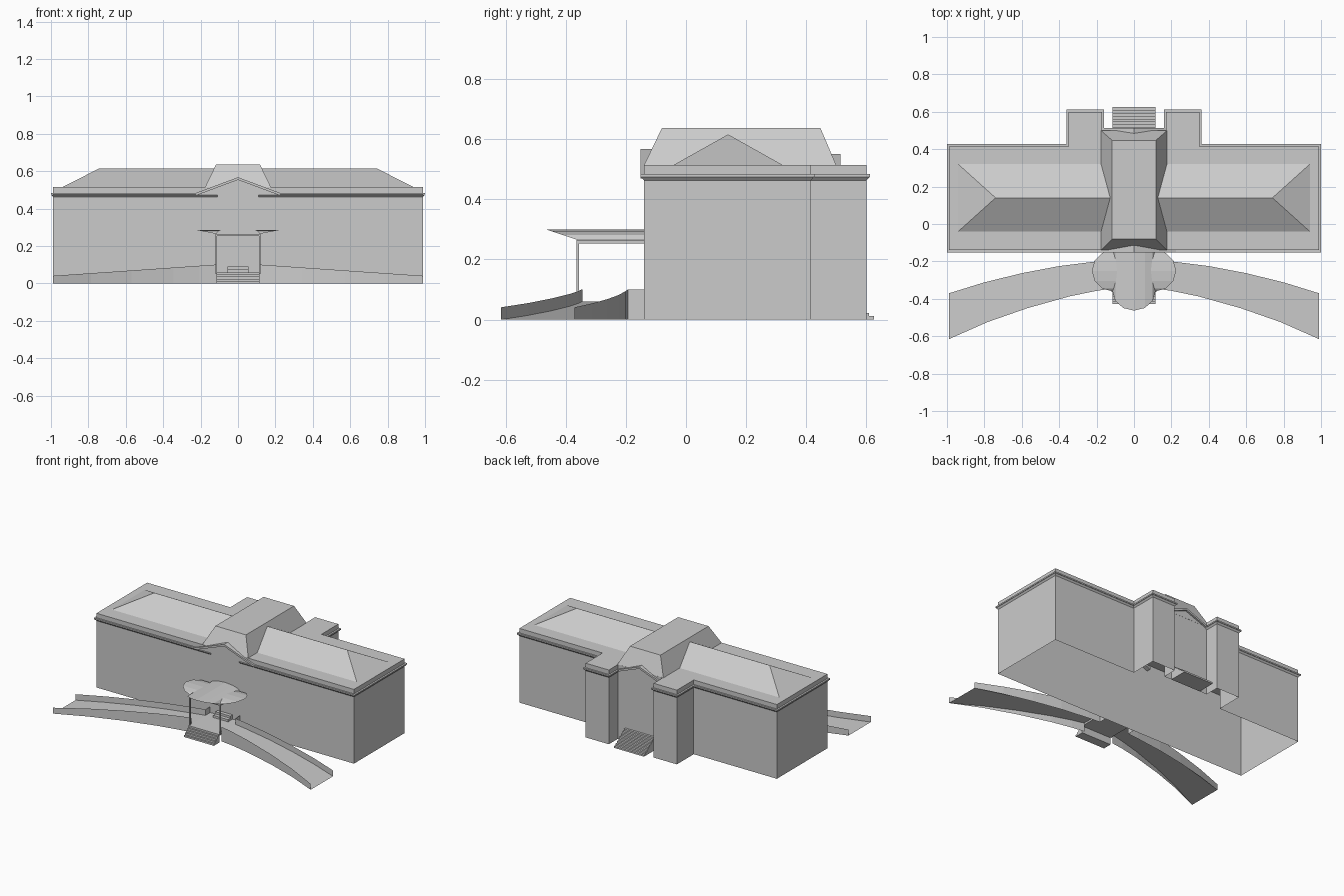
import bpy, bmesh, math
from mathutils import Vector

if "Cube" in bpy.data.objects:
    bpy.data.objects.remove(bpy.data.objects["Cube"])


def mesh(name, verts, faces, closed=True):
    me = bpy.data.meshes.new(name)
    me.from_pydata([tuple(v) for v in verts], [], faces)
    bm = bmesh.new()
    bm.from_mesh(me)
    if closed:
        bmesh.ops.recalc_face_normals(bm, faces=bm.faces)
    bm.to_mesh(me)
    bm.free()
    ob = bpy.data.objects.new(name, me)
    bpy.context.collection.objects.link(ob)
    return ob


def mirror(ob):
    ob.modifiers.new("mirror", 'MIRROR').use_axis[0] = True
    return ob


def grid(rows):
    # faces joining consecutive rows of points
    n = len(rows[0])
    verts = [p for r in rows for p in r]
    faces = [(i * n + j, i * n + j + 1, (i + 1) * n + j + 1, (i + 1) * n + j)
             for i in range(len(rows) - 1) for j in range(n - 1)]
    return verts, faces


def box(name, x0, x1, y0, y1, z0, z1):
    v = [(x, y, z) for z in (z0, z1) for x, y in ((x0, y0), (x1, y0), (x1, y1), (x0, y1))]
    f = [(0, 1, 2, 3), (4, 5, 6, 7)] + [(i, (i + 1) % 4, (i + 1) % 4 + 4, i + 4) for i in range(4)]
    return mesh(name, v, f)


def hip(name, base, top, z0, z1):
    # open-bottomed hipped roof; base and top are x0, x1, y0, y1
    v = []
    for (x0, x1, y0, y1), z in ((base, z0), (top, z1)):
        v += [(x0, y0, z), (x1, y0, z), (x1, y1, z), (x0, y1, z)]
    ob = mesh(name, v, [(i, (i + 1) % 4, (i + 1) % 4 + 4, i + 4) for i in range(4)] + [(4, 5, 6, 7)])
    bm = bmesh.new()
    bm.from_mesh(ob.data)
    bmesh.ops.remove_doubles(bm, verts=bm.verts, dist=1e-5)
    bm.to_mesh(ob.data)
    bm.free()
    return ob


def extrude_profile(name, pts, place, a, b):
    # closed 2D profile run between two positions
    n = len(pts)
    v = [place(p, q, a) for p, q in pts] + [place(p, q, b) for p, q in pts]
    f = [tuple(range(n)), tuple(range(n, 2 * n))]
    f += [(i, (i + 1) % n, (i + 1) % n + n, i + n) for i in range(n)]
    return mesh(name, v, f)


def stairs(name, half, y_out, y_in, z0, z1, steps):
    pts = [(y_in, z0), (y_out, z0)]
    for i in range(steps):
        y = y_out + (y_in - y_out) * i / steps
        yn = y_out + (y_in - y_out) * (i + 1) / steps
        z = z0 + (z1 - z0) * (i + 1) / steps
        pts += [(y, z), (yn, z)]
    return extrude_profile(name, pts, lambda y, z, x: (x, y, z), -half, half)


def moulding(name, path, profile):
    # sweep (offset, z) profile along the right-hand outer side of a path
    rows = []
    P = [Vector(p) for p in path]
    nrm = [Vector(((b - a).y, -(b - a).x)).normalized() for a, b in zip(P, P[1:])]
    for i, p in enumerate(P):
        a, b = nrm[max(i - 1, 0)], nrm[min(i, len(nrm) - 1)]
        m = (a + b) / (1 + a.dot(b))
        rows.append([(p.x + m.x * o, p.y + m.y * o, z) for o, z in profile + profile[:1]])
    v, f = grid(rows)
    n = len(profile) + 1
    f += [tuple(range(n - 1)), tuple(range(len(v) - n, len(v) - 1))]
    return mirror(mesh(name, v, f))


W, F, B, DECK = 0.988, -0.14, 0.415, 0.515

# main walls and flat roof deck, open underneath
half = [(W, F), (W, B), (0.35, B), (0.35, 0.6), (0.172, 0.6), (0.172, 0.5)]
outline = half + [(-x, y) for x, y in reversed(half)]
n = len(outline)
mesh("walls", [(x, y, z) for z in (0, DECK) for x, y in outline],
     [(i, (i + 1) % n, (i + 1) % n + n, i + n) for i in range(n)] + [tuple(range(n, 2 * n))])

# cornices, broken at the central gables
moulding("lower_cornice", [(0.11, F)] + half, [(0, 0.463), (0.01, 0.474), (0, 0.474)])
moulding("upper_cornice", [(0.22, F)] + half, [(0, 0.475), (0.012, 0.475), (0.012, 0.484), (0, 0.484)])

# roofs
hip("main_roof", (-0.94, 0.94, -0.04, 0.32), (-0.74, 0.74, 0.14, 0.14), DECK, 0.616)
hip("central_roof", (-0.177, 0.177, F, 0.5), (-0.117, 0.117, -0.08, 0.447), DECK - 0.002, 0.637)


# front and back gables with raking cornice
def gable(name, w, z0, z1, y_wall, y_edge, y_in):
    place = lambda x, z, y: (x, y, z)
    extrude_profile(name + "_pediment", [(-w, z0), (w, z0), (0, z1 - 0.01)], place, y_wall, y_in)
    t = 0.014
    extrude_profile(name + "_raking_cornice",
                    [(-w, z0), (0, z1), (w, z0), (w, z0 - t), (0, z1 - t), (-w, z0 - t)],
                    place, y_edge, y_in)


gable("front", 0.225, 0.484, 0.568, F - 0.001, F - 0.012, -0.11)
gable("back", 0.172, 0.484, 0.55, 0.501, 0.513, 0.48)

# curved ramp with parapet sheets on each side
inner = [(0.988, -0.37), (0.8, -0.312), (0.6, -0.263), (0.4, -0.225), (0.2, -0.2), (0.115, -0.193)]
outer = [(0.988, -0.615), (0.785, -0.525), (0.57, -0.45), (0.345, -0.387), (0.205, -0.358), (0.115, -0.345)]
rise = lambda x: 0.06 * (0.988 - x) / 0.873


def parapet(name, pts):
    v, f = grid([[(x, y, 0) for x, y in pts], [(x, y, rise(x) + 0.041) for x, y in pts]])
    mirror(mesh(name, v, f, False))


parapet("ramp_back_parapet", inner)
parapet("ramp_front_parapet", outer)
v, f = grid([[(x, y, rise(x)) for x, y in outer], [(x, y, rise(x)) for x, y in inner]])
mirror(mesh("ramp_floor", v, f, False))
mirror(mesh("landing_side_wall", [(0.115, -0.193, 0), (0.115, F, 0), (0.115, F, 0.101), (0.115, -0.193, 0.101)],
            [(0, 1, 2, 3)], False))

# entrance landing and steps
box("landing", -0.115, 0.115, -0.365, F, 0.048, 0.06)
stairs("front_steps", 0.115, -0.428, -0.365, 0, 0.06, 5)
stairs("door_steps", 0.057, -0.19, F, 0.06, 0.09, 2)
stairs("back_steps", 0.115, 0.625, 0.5, 0, 0.09, 8)

# porch posts and beams
mirror(box("porch_post", 0.112, 0.12, -0.364, -0.356, 0.05, 0.255))
mirror(box("porch_side_beam", 0.11, 0.12, -0.364, F, 0.253, 0.265))
box("porch_front_beam", -0.12, 0.12, -0.364, -0.354, 0.253, 0.265)

# scalloped canopy: a barrel vault with leaning front and side lobes
T = [math.pi * i / 6 for i in range(7)]
front = [(0.115 * math.cos(t), -0.36 - 0.103 * math.sin(t), 0.265 + 0.034 * math.sin(t)) for t in T]
v, f = grid([front, [(x, F, z) for x, y, z in front]])
mesh("canopy_vault", v, f, False)
lobe, join = [], []
for t in T:
    s = math.sin(t)
    y, z = -0.25 + 0.11 * math.cos(t), 0.265 + 0.021 * s
    lobe.append((0.115 + 0.11 * s, y, z))
    join.append((0.115 * math.sqrt(1 - (0.62 * s) ** 2), y, z))
v, f = grid([lobe, join])
mirror(mesh("canopy_side_lobe", v, f, False))
